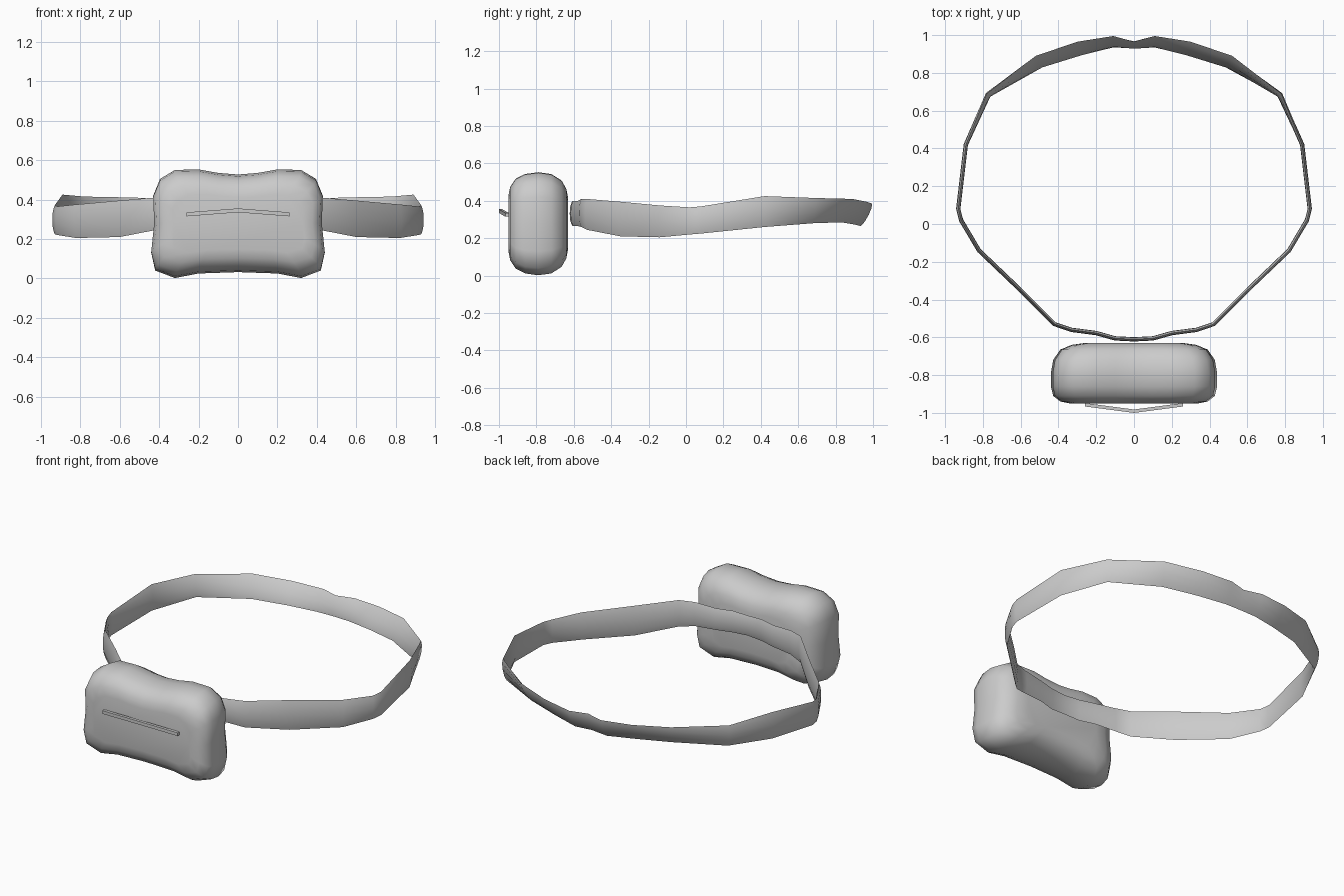
import bpy
from mathutils import Vector

cube = bpy.data.objects.get("Cube")
if cube:
    bpy.data.objects.remove(cube, do_unlink=True)

grey = bpy.data.materials.new("grey_fabric")
grey.use_nodes = True
colour = (0.6, 0.6, 0.6, 1)
grey.diffuse_color = colour
grey.node_tree.nodes["Principled BSDF"].inputs["Base Color"].default_value = colour


def loft(name, rings, loop=False, angle=0.9):
    """Skin a list of equal closed rings; cap the ends unless it loops."""
    n, m = len(rings[0]), len(rings)
    verts = [v for ring in rings for v in ring]
    faces = []
    for i in range(m if loop else m - 1):
        j = (i + 1) % m
        for k in range(n):
            l = (k + 1) % n
            faces.append((i * n + k, i * n + l, j * n + l, j * n + k))
    if not loop:
        faces += [tuple(range(n))[::-1], tuple(range((m - 1) * n, m * n))]
    mesh = bpy.data.meshes.new(name)
    mesh.from_pydata(verts, [], faces)
    mesh.materials.append(grey)
    obj = bpy.data.objects.new(name, mesh)
    bpy.context.collection.objects.link(obj)
    bpy.ops.object.select_all(action="DESELECT")
    obj.select_set(True)
    bpy.context.view_layer.objects.active = obj
    bpy.ops.object.mode_set(mode="EDIT")
    bpy.ops.mesh.select_all(action="SELECT")
    bpy.ops.mesh.normals_make_consistent(inside=False)
    bpy.ops.object.mode_set(mode="OBJECT")
    bpy.ops.object.shade_smooth_by_angle(angle=angle)
    return obj


def mirrored(points):
    """Complete a half outline whose first and last points lie on x = 0."""
    return points + [(-p[0], *p[1:]) for p in points[-2:0:-1]]


# Belt: x, y, bottom height, top height, inward lean of the lower edge
belt_half = [
    (0, 0.965, 0.27, 0.385, 0.035), (0.11, 0.995, 0.265, 0.385, 0.06),
    (0.3, 0.965, 0.275, 0.395, 0.075), (0.52, 0.89, 0.285, 0.41, 0.07),
    (0.78, 0.69, 0.28, 0.415, 0.02), (0.89, 0.42, 0.26, 0.425, 0),
    (0.93, 0.08, 0.225, 0.37, 0), (0.915, 0.02, 0.22, 0.365, 0),
    (0.82, -0.14, 0.205, 0.375, 0), (0.6, -0.35, 0.21, 0.395, 0),
    (0.42, -0.53, 0.245, 0.41, 0), (0.33, -0.56, 0.26, 0.41, 0),
    (0.2, -0.577, 0.265, 0.4, 0), (0.1, -0.605, 0.265, 0.4, 0),
    (0, -0.61, 0.27, 0.395, 0),
]
path = mirrored(belt_half)
# Flat lens section: (fraction of height, offset outward)
section = [(0, 0), (0.2, 0.009), (0.5, 0.012), (0.8, 0.009),
           (1, 0), (0.8, -0.009), (0.5, -0.011), (0.2, -0.009)]
rings = []
for i, (x, y, low, high, lean) in enumerate(path):
    before, after = path[i - 1], path[(i + 1) % len(path)]
    out = Vector((before[1] - after[1], after[0] - before[0], 0)).normalized()
    if out.dot(Vector((x, y - 0.2, 0))) < 0:
        out = -out
    rings.append([Vector((x, y, low + (high - low) * t))
                  + out * (d - lean * (1 - t)) for t, d in section])
loft("waist_belt", rings, loop=True, angle=1.2)

# Pouch: front outline, drawn in along the depth to round the edges
outline = mirrored([
    (0, 0.527), (0.1, 0.535), (0.2, 0.553), (0.32, 0.55), (0.395, 0.505),
    (0.43, 0.42), (0.425, 0.28), (0.44, 0.13), (0.42, 0.04),
    (0.32, 0.002), (0.2, 0.025), (0, 0.032)])
depths = [(-0.95, 0.1, 0.13), (-0.94, 0.05, 0.08), (-0.91, 0.012, 0.035),
          (-0.86, 0, 0.01), (-0.79, 0, 0), (-0.72, 0.012, 0.01),
          (-0.665, 0.05, 0.045), (-0.64, 0.11, 0.09), (-0.63, 0.18, 0.14)]
loft("pouch", [[(x * (1 - dx / 0.44), y, 0.278 + (z - 0.278) * (1 - dz / 0.277))
                for x, z in outline] for y, dx, dz in depths], angle=1.2)

# Zip strip bowed out from the pouch front
loft("zip_strip", [[(x, y + a, z + b) for a, b in
                    ((-0.009, -0.01), (0.009, -0.01), (0.009, 0.01), (-0.009, 0.01))]
                   for x, y, z in ((-0.26, -0.957, 0.325), (0, -0.991, 0.345),
                                   (0.26, -0.957, 0.325))], angle=0.5)
